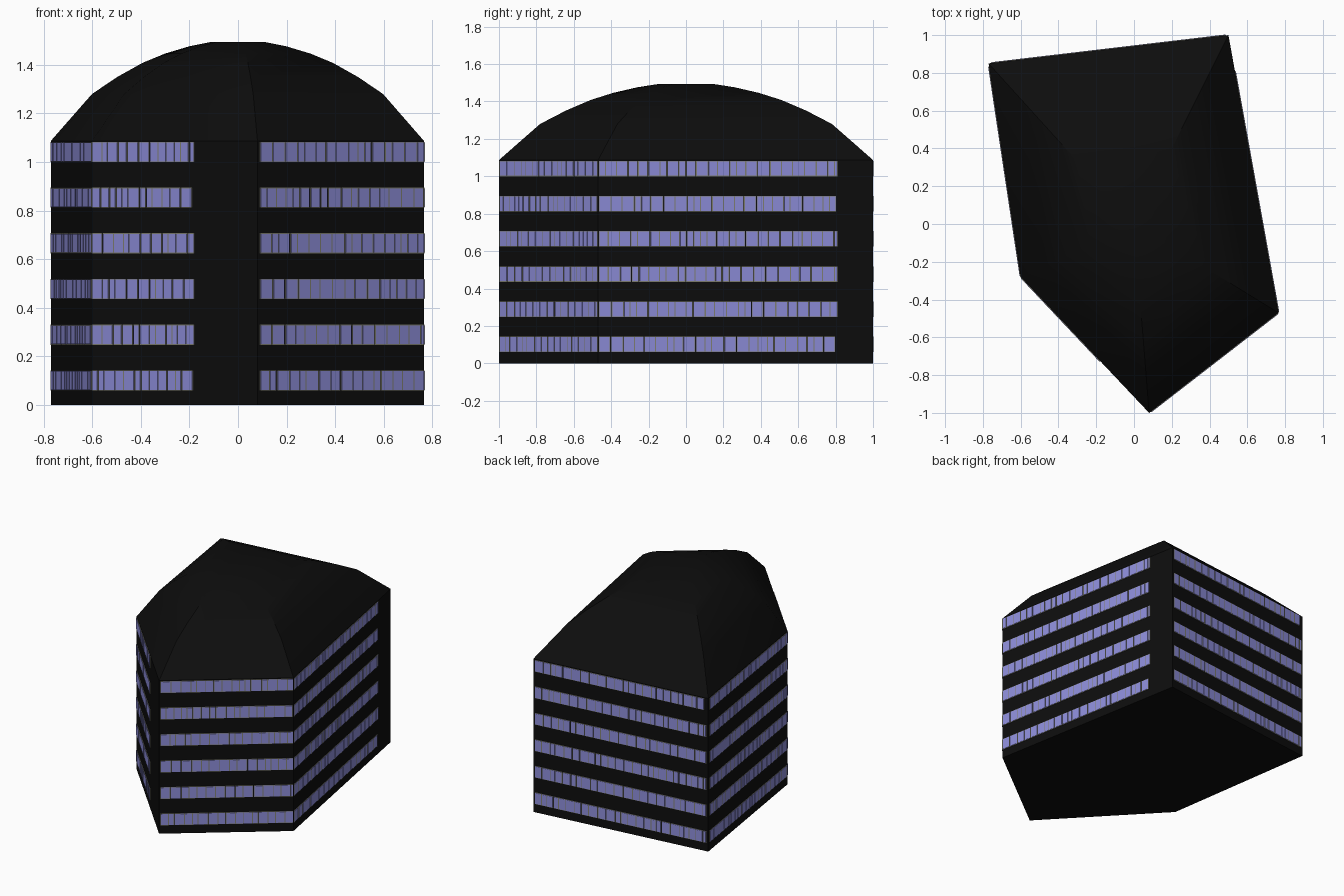
import bpy, bmesh, random
from mathutils import Vector, Matrix

if "Cube" in bpy.data.objects:
    bpy.data.objects.remove(bpy.data.objects["Cube"])

random.seed(4)
# Pentagonal footprint, counter-clockwise from the front corner
PLAN = [(0.08, -1.0), (0.765, -0.47), (0.50, 1.0), (-0.77, 0.85), (-0.60, -0.28)]
# Portion of each wall that carries windows
SPANS = [(0.012, 0.998), (0.003, 0.87), (0.01, 0.99), (0.015, 0.998), (0.003, 0.62)]
WALL_TOP = 1.087
FLOORS, FLOOR_STEP, SILL, WIN_H = 6, 0.188, 0.06, 0.083


def material(name, rgb):
    m = bpy.data.materials.new(name)
    m.diffuse_color = (*rgb, 1)
    m.use_nodes = True
    m.node_tree.nodes["Principled BSDF"].inputs["Base Color"].default_value = m.diffuse_color
    return m


def finish(bm, name, mat):
    bmesh.ops.recalc_face_normals(bm, faces=bm.faces)
    me = bpy.data.meshes.new(name)
    bm.to_mesh(me)
    bm.free()
    me.materials.append(mat)
    ob = bpy.data.objects.new(name, me)
    bpy.context.collection.objects.link(ob)
    return ob


def loft(name, rings, mat):
    """Stack scaled copies of the plan: rings are (scale, z)."""
    bm = bmesh.new()
    loops = [[bm.verts.new((x * s, y * s, z)) for x, y in PLAN] for s, z in rings]
    for a, b in zip(loops, loops[1:]):
        for i in range(len(PLAN)):
            j = (i + 1) % len(PLAN)
            bm.faces.new((a[i], a[j], b[j], b[i]))
    bm.faces.new(loops[0][::-1])
    bm.faces.new(loops[-1])
    return finish(bm, name, mat)


def add_box(bm, start, along, out, a, b, z0, z1, depth):
    """Thin box lying on a wall between distances a and b."""
    rot = Matrix((along, out, Vector((0, 0, 1)))).transposed().to_4x4()
    mid = start + along * (a + b) / 2 + out * (depth / 2) + Vector((0, 0, (z0 + z1) / 2))
    size = Matrix.Diagonal((b - a, depth, z1 - z0, 1))
    bmesh.ops.create_cube(bm, size=1, matrix=Matrix.Translation(mid) @ rot @ size)


black = material("black_cladding", (0.004, 0.004, 0.004))
glass = material("blue_glass", (0.27, 0.27, 0.70))
trim = material("window_trim", (0.22, 0.22, 0.17))

# Walls and domed roof
loft("walls", [(1, 0), (1, WALL_TOP)], black)
roof = loft("domed_roof", [(1, WALL_TOP), (0.78, 1.28), (0.645, 1.35), (0.51, 1.408),
                           (0.39, 1.446), (0.26, 1.476), (0.15, 1.493)], black)
bpy.context.view_layer.objects.active = roof
roof.select_set(True)
bpy.ops.object.shade_smooth_by_angle(angle=0.5)

# Window bands on every wall: a frame box with a glass pane in front
names = ["front_right", "right", "back", "left", "front_left"]
for i, (name, (lo, hi)) in enumerate(zip(names, SPANS)):
    start = Vector((*PLAN[i], 0))
    edge = Vector((*PLAN[(i + 1) % 5], 0)) - start
    along = edge.normalized()
    out = Vector((along.y, -along.x, 0))
    frames, panes = bmesh.new(), bmesh.new()
    for f in range(FLOORS):
        z = SILL + f * FLOOR_STEP
        pos, end = lo * edge.length, hi * edge.length
        while pos < end - 0.015:
            w = min(random.choice((0.035, 0.05, 0.06, 0.065)), end - pos)
            add_box(frames, start, along, out, pos, pos + w, z, z + WIN_H, 0.003)
            add_box(panes, start, along, out, pos + 0.003, pos + w - 0.003,
                    z + 0.003, z + WIN_H - 0.003, 0.005)
            pos += w + random.choice((0, 0, 0.004))
    finish(frames, name + "_window_frames", trim)
    finish(panes, name + "_window_panes", glass)
